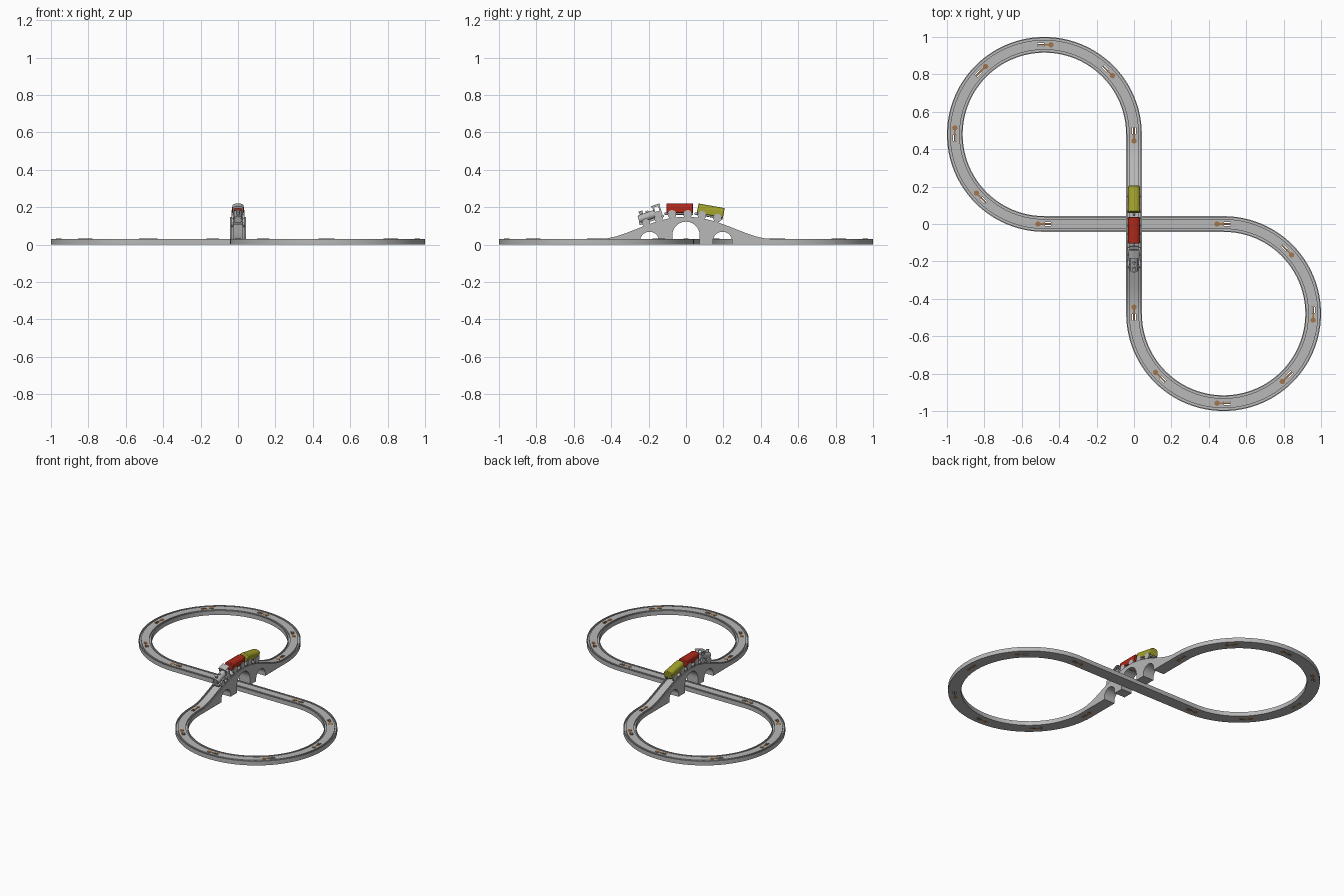
import bpy, bmesh, math
from mathutils import Matrix, Vector

if "Cube" in bpy.data.objects:
    bpy.data.objects.remove(bpy.data.objects["Cube"])

R, W, T = 0.479, 0.042, 0.031      # bend radius, half width, track thickness


def material(name, rgb):
    m = bpy.data.materials.new(name)
    m.diffuse_color = (*rgb, 1)
    m.use_nodes = True
    m.node_tree.nodes["Principled BSDF"].inputs["Base Color"].default_value = m.diffuse_color
    return m


GREY = material("grey", (0.48, 0.48, 0.48))
RED = material("red", (0.42, 0.022, 0.01))
OLIVE = material("olive", (0.36, 0.36, 0.025))
BROWN = material("brown", (0.36, 0.18, 0.07))


def finish(name, bm, mat, place=None):
    bmesh.ops.recalc_face_normals(bm, faces=bm.faces)
    me = bpy.data.meshes.new(name)
    bm.to_mesh(me)
    bm.free()
    ob = bpy.data.objects.new(name, me)
    bpy.context.collection.objects.link(ob)
    if place:
        ob.matrix_world = place
    if mat:
        me.materials.append(mat)
        smooth(ob)
    return ob


def smooth(ob):
    bpy.ops.object.select_all(action='DESELECT')
    ob.select_set(True)
    bpy.context.view_layer.objects.active = ob
    bpy.ops.object.shade_smooth_by_angle(angle=math.radians(35))


def loft(bm, rings):
    """Skin between equal rings of points and cap both ends."""
    vs = [[bm.verts.new(p) for p in ring] for ring in rings]
    n = len(vs[0])
    for a, b in zip(vs, vs[1:]):
        for i in range(n):
            j = (i + 1) % n
            bm.faces.new((a[i], a[j], b[j], b[i]))
    bm.faces.new(vs[0][::-1])
    bm.faces.new(vs[-1])


def box(bm, lo, hi):
    loft(bm, [[(lo[0], lo[1], z), (hi[0], lo[1], z), (hi[0], hi[1], z), (lo[0], hi[1], z)]
              for z in (lo[2], hi[2])])


def tube(bm, a, b, r1, r2=None, n=24):
    a, b = Vector(a), Vector(b)
    q = (b - a).to_track_quat('Z', 'Y')
    loft(bm, [[c + q @ Vector((r * math.cos(k * math.tau / n), r * math.sin(k * math.tau / n), 0))
               for k in range(n)] for c, r in ((a, r1), (b, r2 or r1))])


def track(name, frames):
    """Grooved track swept through (x, y, heading, lift)."""
    rings = []
    for x, y, h, lift in frames:
        t, g = T + lift, T + lift - 0.01
        half = [(W, 0.001), (W, t), (0.036, t), (0.036, g), (0.026, g), (0.026, t)]
        sec = half + [(-u, z) for u, z in half[::-1]]
        rings.append([(x - u * math.sin(h), y + u * math.cos(h), z) for u, z in sec])
    bm = bmesh.new()
    loft(bm, rings)
    return finish(name, bm, GREY)


def rise(y):
    t = min(1, abs(y) / 0.46)
    return 0.118 * (1 - t * t) ** 2


# Track pieces: two three-quarter loops, a flat straight and a humped bridge
def bend(name, cx, cy, start):
    angles = [math.radians(start + 270 * i / 72) for i in range(73)]
    return track(name, [(cx + R * math.cos(a), cy + R * math.sin(a), a + math.pi / 2, 0) for a in angles])


pieces = [bend("back_loop", -R, R, 0), bend("front_loop", R, -R, 180),
          track("flat_straight", [(-R, 0, 0, 0), (R, 0, 0, 0)])]
ys = [R * (i / 24 - 1) for i in range(49)]
bridge = track("bridge", [(0, y, math.pi / 2, rise(y)) for y in ys])
pieces.append(bridge)


def cut(ob, cutter):
    m = ob.modifiers.new("cut", 'BOOLEAN')
    m.operation, m.solver, m.object = 'DIFFERENCE', 'EXACT', cutter
    bpy.context.view_layer.objects.active = ob
    bpy.ops.object.modifier_apply(modifier=m.name)


# Bridge arches
cutters = bmesh.new()
for yc, zc, r in ((0, 0.05, 0.073), (-0.195, 0.018, 0.051), (0.195, 0.018, 0.051)):
    arc = [(yc + r * math.cos(math.pi * k / 20), zc + r * math.sin(math.pi * k / 20)) for k in range(21)]
    prof = arc + [(yc - r, -0.02), (yc + r, -0.02)]
    loft(cutters, [[(x, y, z) for y, z in prof] for x in (-0.1, 0.1)])
arches = finish("arch_cutter", cutters, None)
cut(bridge, arches)

# Joints: a brown peg lying in an open slot
joints = []
for cx, cy, start in ((-R, R, 0), (R, -R, 180)):
    for k in range(7):
        a = math.radians(start + 45 * k)
        h = a + math.pi / 2
        if start and k == 6:
            h += math.pi
        joints.append((cx + R * math.cos(a), cy + R * math.sin(a), h))

slots = bmesh.new()
for x, y, h in joints:
    place = Matrix.Translation((x, y, 0)) @ Matrix.Rotation(h, 4, 'Z')
    bm = bmesh.new()
    box(bm, (0.002, -0.010, -0.02), (0.036, 0.010, 0.06))
    bmesh.ops.transform(bm, matrix=place, verts=bm.verts)
    tmp = bpy.data.meshes.new("slot")
    bm.to_mesh(tmp)
    bm.free()
    slots.from_mesh(tmp)
    bpy.data.meshes.remove(tmp)
    peg = bmesh.new()
    tube(peg, (-0.035, 0, 0), (-0.035, 0, 0.033), 0.014)
    box(peg, (-0.03, -0.0045, 0.0005), (0.037, 0.0045, 0.0325))
    finish("joint_peg", peg, BROWN, place)
slot_cutter = finish("slot_cutter", slots, None)
for ob in pieces:
    cut(ob, slot_cutter)
    smooth(ob)
for ob in (arches, slot_cutter):
    bpy.data.objects.remove(ob)


# Train vehicles, each standing on its own tilted frame
def wheels(bm, spots, r):
    for y in spots:
        for s in (-1, 1):
            tube(bm, (s * 0.025, y, r - 0.008), (s * 0.034, y, r - 0.008), r)
        tube(bm, (-0.026, y, r - 0.008), (0.026, y, r - 0.008), 0.005, n=12)


def frame(y, z, tilt):
    return Matrix.Translation((0, y, z)) @ Matrix.Rotation(math.radians(tilt), 4, 'X')


def wagon(name, mat, place):
    bm = bmesh.new()
    wheels(bm, (-0.042, 0.042), 0.023)
    box(bm, (-0.02, -0.066, 0.014), (0.02, 0.066, 0.026))
    tube(bm, (0, -0.082, 0.018), (0, 0.07, 0.018), 0.006, n=12)
    finish(name + "_chassis", bm, GREY, place)
    # arched body
    roof = [(0.031 * math.cos(math.pi * k / 14), 0.054 + 0.02 * math.sin(math.pi * k / 14)) for k in range(15)]
    prof = [(0.031, 0.022)] + roof + [(-0.031, 0.022)]
    body = bmesh.new()
    loft(body, [[(x, y, z) for x, z in prof] for y in (-0.071, 0.071)])
    ob = finish(name + "_body", body, mat, place)
    bev = ob.modifiers.new("soft_edges", 'BEVEL')
    bev.width, bev.segments, bev.limit_method = 0.004, 2, 'ANGLE'


wagon("red_wagon", RED, frame(-0.033, 0.147, 0))
wagon("olive_wagon", OLIVE, frame(0.124, 0.135, -10))

# Engine: boiler, cab, chimney, dome and wheels
spot = frame(-0.175, 0.116, 19)
bm = bmesh.new()
wheels(bm, (-0.036, 0.034), 0.022)
box(bm, (-0.021, -0.066, 0.012), (0.021, 0.066, 0.024))
box(bm, (-0.026, -0.072, 0.012), (0.026, -0.062, 0.026))
finish("engine_chassis", bm, GREY, spot)
bm = bmesh.new()
tube(bm, (0, -0.064, 0.043), (0, 0.03, 0.043), 0.022)
tube(bm, (0, -0.068, 0.043), (0, -0.063, 0.043), 0.016)
finish("boiler", bm, GREY, spot)
bm = bmesh.new()
tube(bm, (0, -0.045, 0.055), (0, -0.045, 0.082), 0.007, 0.011)
tube(bm, (0, -0.012, 0.055), (0, -0.012, 0.073), 0.010, 0.007)
finish("chimney_and_dome", bm, GREY, spot)
bm = bmesh.new()
box(bm, (-0.026, 0.022, 0.024), (0.026, 0.062, 0.052))
for x in (-0.023, 0.023):
    for y in (0.026, 0.058):
        box(bm, (x - 0.003, y - 0.004, 0.052), (x + 0.003, y + 0.004, 0.078))
curve = [(0.029 * math.cos(math.pi * k / 12), 0.077 + 0.011 * math.sin(math.pi * k / 12)) for k in range(13)]
loft(bm, [[(x, y, z) for x, z in curve] for y in (0.018, 0.066)])
finish("cab", bm, GREY, spot)
